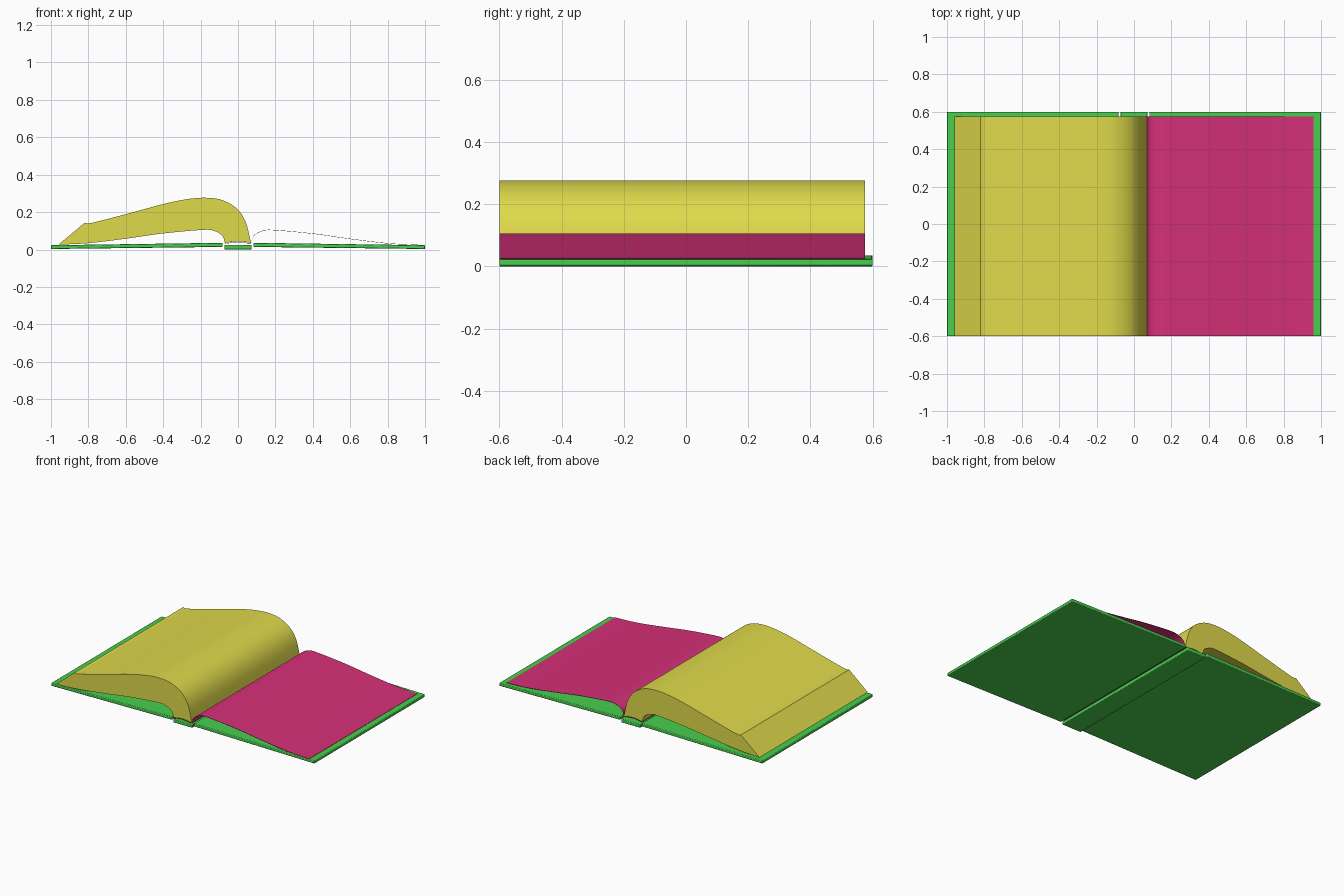
import bpy
import bmesh
import math
from mathutils import Vector

if "Cube" in bpy.data.objects:
    bpy.data.objects.remove(bpy.data.objects["Cube"], do_unlink=True)

FRONT, BACK, PAGE_BACK = -0.6, 0.6, 0.575


def material(name, rgb):
    mat = bpy.data.materials.new(name)
    mat.use_nodes = True
    mat.diffuse_color = (*rgb, 1)
    mat.node_tree.nodes["Principled BSDF"].inputs["Base Color"].default_value = (*rgb, 1)
    return mat


green = material("cover green", (0.065, 0.62, 0.076))
yellow = material("page yellow", (0.74, 0.70, 0.07))
magenta = material("endpaper magenta", (0.67, 0.03, 0.19))


def smooth_path(points, steps=6):
    """Catmull-Rom curve through the points."""
    p = [Vector(q) for q in points]
    p = [2 * p[0] - p[1]] + p + [2 * p[-1] - p[-2]]
    out = []
    for a, b, c, d in zip(p, p[1:], p[2:], p[3:]):
        for i in range(steps):
            t = i / steps
            out.append(0.5 * (2 * b + (c - a) * t + (2 * a - 5 * b + 4 * c - d) * t * t
                              + (3 * b - a - 3 * c + d) * t ** 3))
    return out + [p[-2]]


def extrude_profile(name, outline, back, mat, bevel=0):
    """Closed x-z outline swept from the front edge to the back."""
    bm = bmesh.new()
    face = bm.faces.new([bm.verts.new((q[0], FRONT, q[1])) for q in outline])
    swept = bmesh.ops.extrude_face_region(bm, geom=[face])["geom"]
    bmesh.ops.translate(bm, vec=(0, back - FRONT, 0),
                        verts=[v for v in swept if isinstance(v, bmesh.types.BMVert)])
    bmesh.ops.recalc_face_normals(bm, faces=bm.faces)
    mesh = bpy.data.meshes.new(name)
    bm.to_mesh(mesh)
    bm.free()
    mesh.polygons.foreach_set("use_smooth", [True] * len(mesh.polygons))
    mesh.set_sharp_from_angle(angle=math.radians(30))
    mesh.materials.append(mat)
    obj = bpy.data.objects.new(name, mesh)
    bpy.context.collection.objects.link(obj)
    if bevel:
        mod = obj.modifiers.new("edge rounding", "BEVEL")
        mod.width = bevel
        mod.segments = 2
    return obj


# Cover: two slightly tilted boards and a separate spine strip
for name, side in (("left_cover_board", 1), ("right_cover_board", -1)):
    board = [(side * x, z) for x, z in
             ((1, 0.003), (1, 0.023), (0.083, 0.036), (0.083, 0.014))]
    extrude_profile(name, board, BACK, green, 0.004)
extrude_profile("spine", [(-0.073, 0), (0.073, 0), (0.073, 0.024), (-0.073, 0.024)],
                BACK, green, 0.004)

# Arched curve shared by the page block underside and the endpaper
arch = smooth_path([(0.07, 0.035), (0.085, 0.075), (0.13, 0.1), (0.19, 0.105),
                    (0.4, 0.086), (0.6, 0.058), (0.8, 0.034), (0.96, 0.026)])
spine_curve = smooth_path([(-0.07, 0.035), (0, 0.044), (0.07, 0.035)])

# Page block: slanted fore edge, rounded top and hollow underside
top = smooth_path([(-0.82, 0.143), (-0.78, 0.143), (-0.6, 0.189), (-0.4, 0.243),
                   (-0.28, 0.268), (-0.18, 0.277), (-0.09, 0.266), (-0.01, 0.222),
                   (0.04, 0.15), (0.07, 0.036)])
underside = [(-q.x, q.y) for q in arch]
extrude_profile("page_block", top + spine_curve[-2:0:-1] + underside, PAGE_BACK, yellow)

# Endpaper: thin sheet crossing the spine and arching over the left board
sheet = [Vector((q.x, q.y - 0.003)) for q in spine_curve[:-1]] + arch
lower = [Vector((q.x, q.y - 0.002)) for q in reversed(sheet)]
extrude_profile("endpaper", sheet + lower, PAGE_BACK, magenta)
